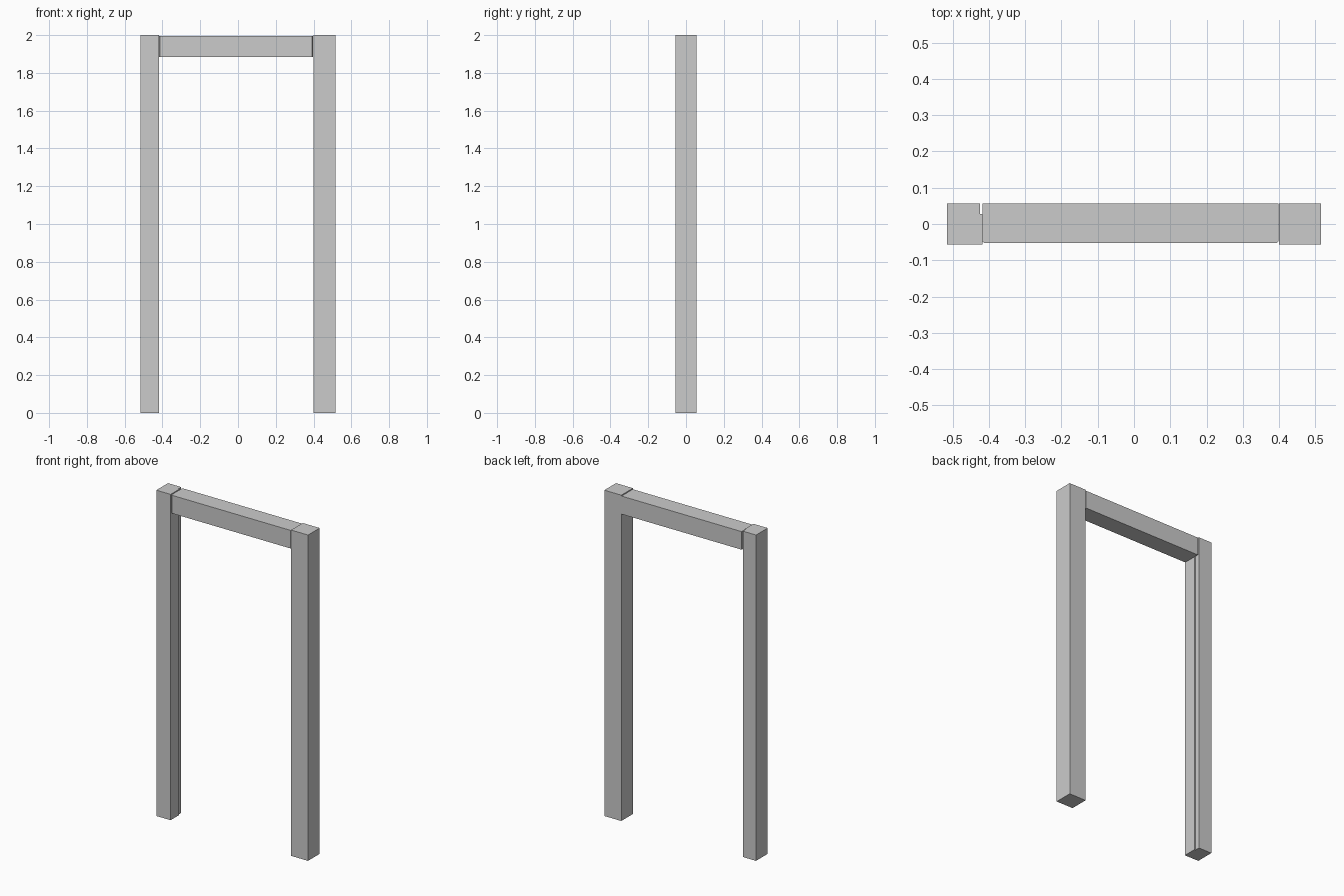
import bpy, bmesh

if "Cube" in bpy.data.objects:
    bpy.data.objects.remove(bpy.data.objects["Cube"])


def prism(name, outline, z0, z1):
    """Extrude an XY outline from z0 up to z1."""
    bm = bmesh.new()
    face = bm.faces.new([bm.verts.new((x, y, z0)) for x, y in outline])
    top = bmesh.ops.extrude_face_region(bm, geom=[face])["geom"]
    bmesh.ops.translate(bm, vec=(0, 0, z1 - z0),
                        verts=[v for v in top if isinstance(v, bmesh.types.BMVert)])
    bmesh.ops.recalc_face_normals(bm, faces=bm.faces)
    mesh = bpy.data.meshes.new(name)
    bm.to_mesh(mesh)
    bm.free()
    obj = bpy.data.objects.new(name, mesh)
    bpy.context.collection.objects.link(obj)
    return obj


W, D, H = 0.515, 0.0565, 2.0   # half width, half depth, height

# Left post, with a shallow rebate along its inner back edge
prism("left_post", [(-W, -D), (-0.418, -D), (-0.418, 0.027),
                    (-0.425, 0.027), (-0.425, D), (-W, D)], 0, H)

# Plain right post
prism("right_post", [(0.40, -D), (W, -D), (W, D), (0.40, D)], 0, H)

# Lintel, set slightly back and below the post tops, front corners eased
prism("lintel", [(-0.417, -0.048), (-0.412, -0.053), (0.393, -0.053),
                 (0.398, -0.048), (0.398, D), (-0.417, D)], 1.884, 1.995)
